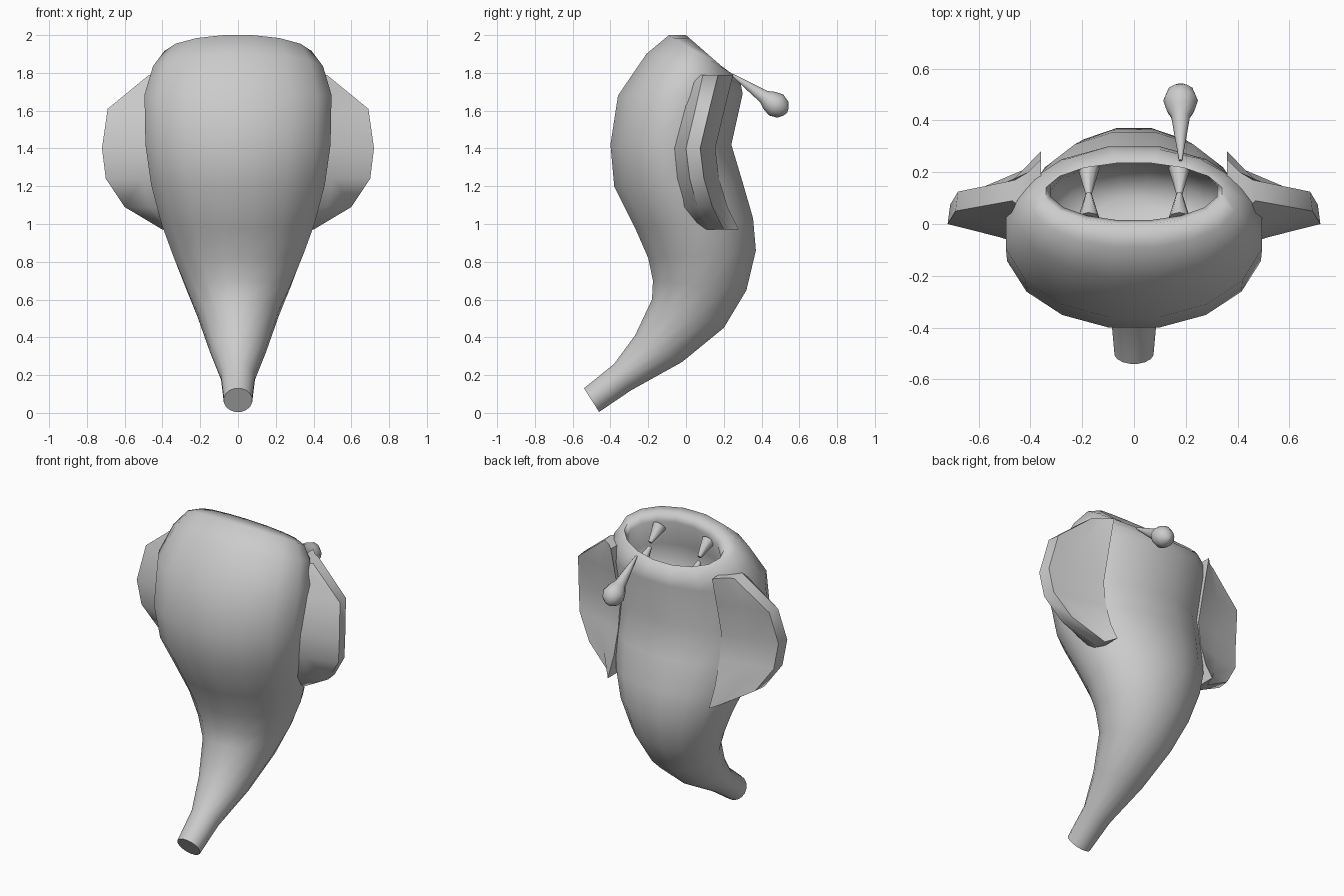
import bpy, bmesh, math
from mathutils import Vector

if "Cube" in bpy.data.objects:
    bpy.data.objects.remove(bpy.data.objects["Cube"])


def loft(name, rings, mirror=False, angle=50):
    """Skin a list of closed rings, cap both ends."""
    bm = bmesh.new()
    vr = [[bm.verts.new(p) for p in ring] for ring in rings]
    n = len(vr[0])
    for a, b in zip(vr, vr[1:]):
        for i in range(n):
            j = (i + 1) % n
            bm.faces.new((a[i], a[j], b[j], b[i]))
    bm.faces.new(vr[0][::-1])
    bm.faces.new(vr[-1])
    bmesh.ops.recalc_face_normals(bm, faces=bm.faces)
    me = bpy.data.meshes.new(name)
    bm.to_mesh(me)
    bm.free()
    ob = bpy.data.objects.new(name, me)
    bpy.context.collection.objects.link(ob)
    bpy.ops.object.select_all(action='DESELECT')
    ob.select_set(True)
    bpy.context.view_layer.objects.active = ob
    bpy.ops.object.shade_smooth_by_angle(angle=math.radians(angle))
    if mirror:
        ob.modifiers.new("mirror", 'MIRROR')
    return ob


def body_ring(fy, fz, by, bz, w, n=16):
    """Oval ring through a front point and a back point, half width w."""
    f, b = Vector((0, fy, fz)), Vector((0, by, bz))
    c, h = (f + b) / 2, (f - b) / 2
    k = 1 / math.cos(math.pi / n)
    return [c + h * k * math.cos(a) + Vector((w * k * math.sin(a), 0, 0))
            for a in ((i + 0.5) * 2 * math.pi / n for i in range(n))]


def tube(name, start, end, profile, sides, mirror=False):
    """Round tapered part; profile = (fraction along axis, radius)."""
    s, e = Vector(start), Vector(end)
    d = e - s
    u = Vector((1, 0, 0))
    v = d.normalized().cross(u)
    rings = [[s + d * t + (u * math.cos(a) + v * math.sin(a)) * r
              for a in (i * 2 * math.pi / sides for i in range(sides))]
             for t, r in profile]
    return loft(name, rings, mirror)


# body: tail tip, up the curved back, over the lip and down into the mouth
loft("body", [body_ring(*r) for r in (
    (-.54, .13, -.46, .005, .075),
    (-.38, .26, -.29, .12, .09),
    (-.27, .41, -.02, .27, .15),
    (-.18, .60, .20, .45, .215),
    (-.175, .70, .32, .65, .28),
    (-.20, .82, .37, .86, .345),
    (-.27, .98, .355, 1.03, .405),
    (-.38, 1.20, .30, 1.22, .46),
    (-.40, 1.42, .24, 1.42, .49),
    (-.36, 1.68, .30, 1.69, .495),
    (-.21, 1.90, .29, 1.74, .45),
    (-.09, 2.00, .255, 1.79, .39),
    (0.0, 2.00, .235, 1.795, .34),
    (.015, 1.95, .24, 1.74, .32),
    (-.05, 1.78, .23, 1.62, .33),
    (-.06, 1.60, .17, 1.52, .28),
    (0.0, 1.53, .10, 1.50, .13),
)], angle=75)

# side fins: each row = z, tip x, tip front y, tip back y
rows = ((1.79, .47, .09, .17), (1.61, .69, .05, .125), (1.40, .72, 0, .075),
        (1.24, .70, .02, .095), (1.09, .60, .06, .14), (.97, .40, .13, .20))
fin = []
for z, x, f, b in rows:
    root, mid = .36, .36 + (x - .36) * .45
    fin.append([(root, f - .10, z), (mid, f - .05, z), (x, f, z),
                (x - .01, b, z), (mid, b + .03, z), (root, b + .08, z)])
loft("side_fin", fin, mirror=True)

# teeth on the front and back lips
tooth = ((0, .042), (1, .012))
tube("front_tooth", (.175, .02, 1.90), (.175, .115, 1.83), tooth, 8, True)
tube("back_tooth", (.175, .215, 1.72), (.175, .115, 1.80), tooth, 8, True)

# lure: thin stalk swelling into a bulb
tube("lure", (.18, .245, 1.79), (.18, .535, 1.59),
     ((0, .006), (.3, .022), (.58, .036), (.68, .055), (.80, .067),
      (.92, .052), (.98, .025), (1.0, .005)), 12)
